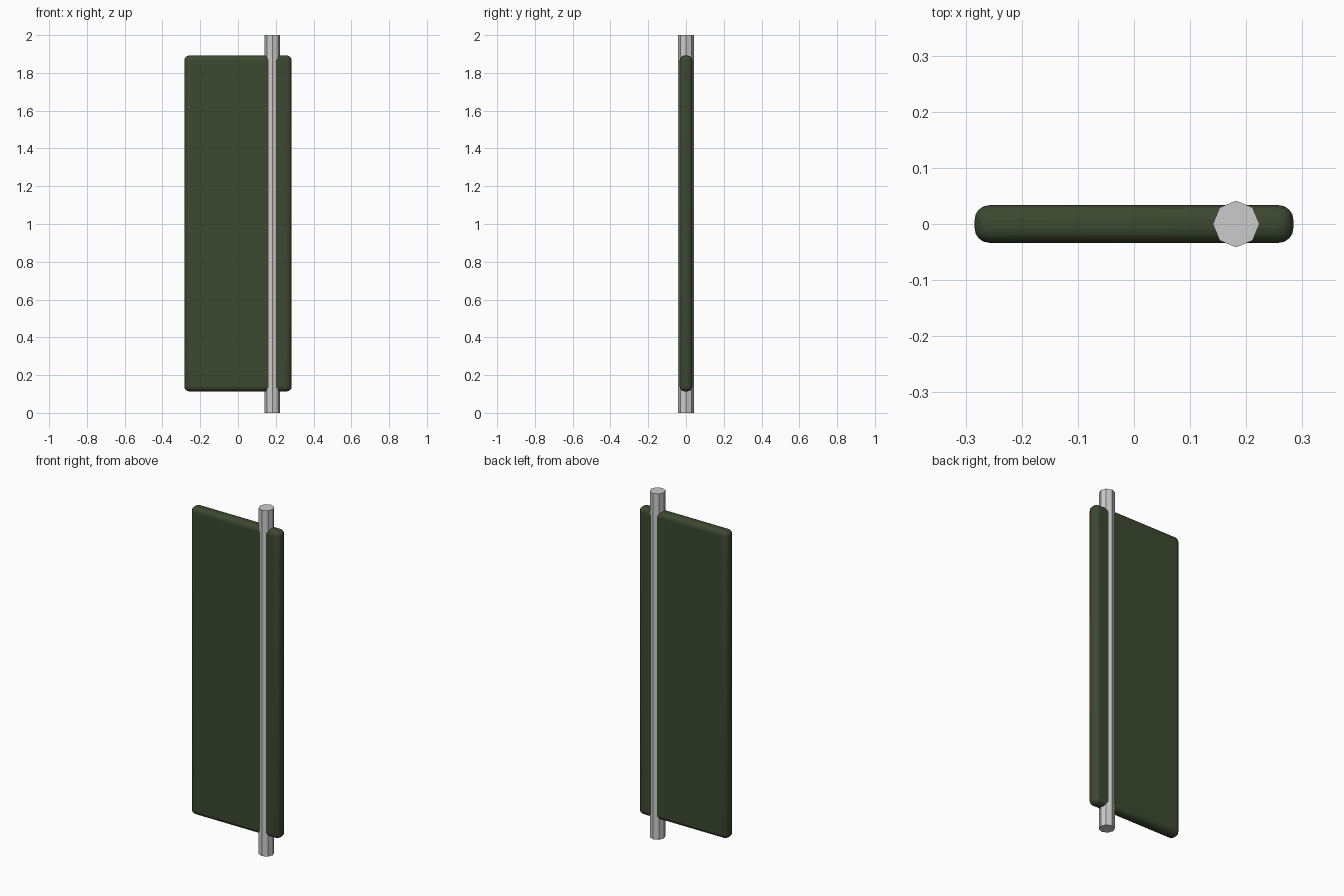
import bpy
import math

if "Cube" in bpy.data.objects:
    bpy.data.objects.remove(bpy.data.objects["Cube"])


def finish(obj, name, angle):
    obj.name = name
    bpy.ops.object.transform_apply(location=False, rotation=True, scale=True)
    bpy.ops.object.shade_smooth_by_angle(angle=math.radians(angle))


# Rounded dark green panel
bpy.ops.mesh.primitive_cube_add(size=1, location=(0, 0, 1.003))
panel = bpy.context.object
panel.scale = (0.568, 0.067, 1.778)
finish(panel, "panel", 50)
bevel = panel.modifiers.new("rounded_edges", 'BEVEL')
bevel.width = 0.026
bevel.segments = 4

green = bpy.data.materials.new("dark_green")
green.diffuse_color = (0.045, 0.065, 0.03, 1)
green.use_nodes = True
green.node_tree.nodes["Principled BSDF"].inputs["Base Color"].default_value = green.diffuse_color
panel.data.materials.append(green)

# Eight-sided pole running through the panel
bpy.ops.mesh.primitive_cylinder_add(vertices=8, radius=0.0415, depth=2,
                                    location=(0.182, 0, 1))
pole = bpy.context.object
pole.name = "pole"
